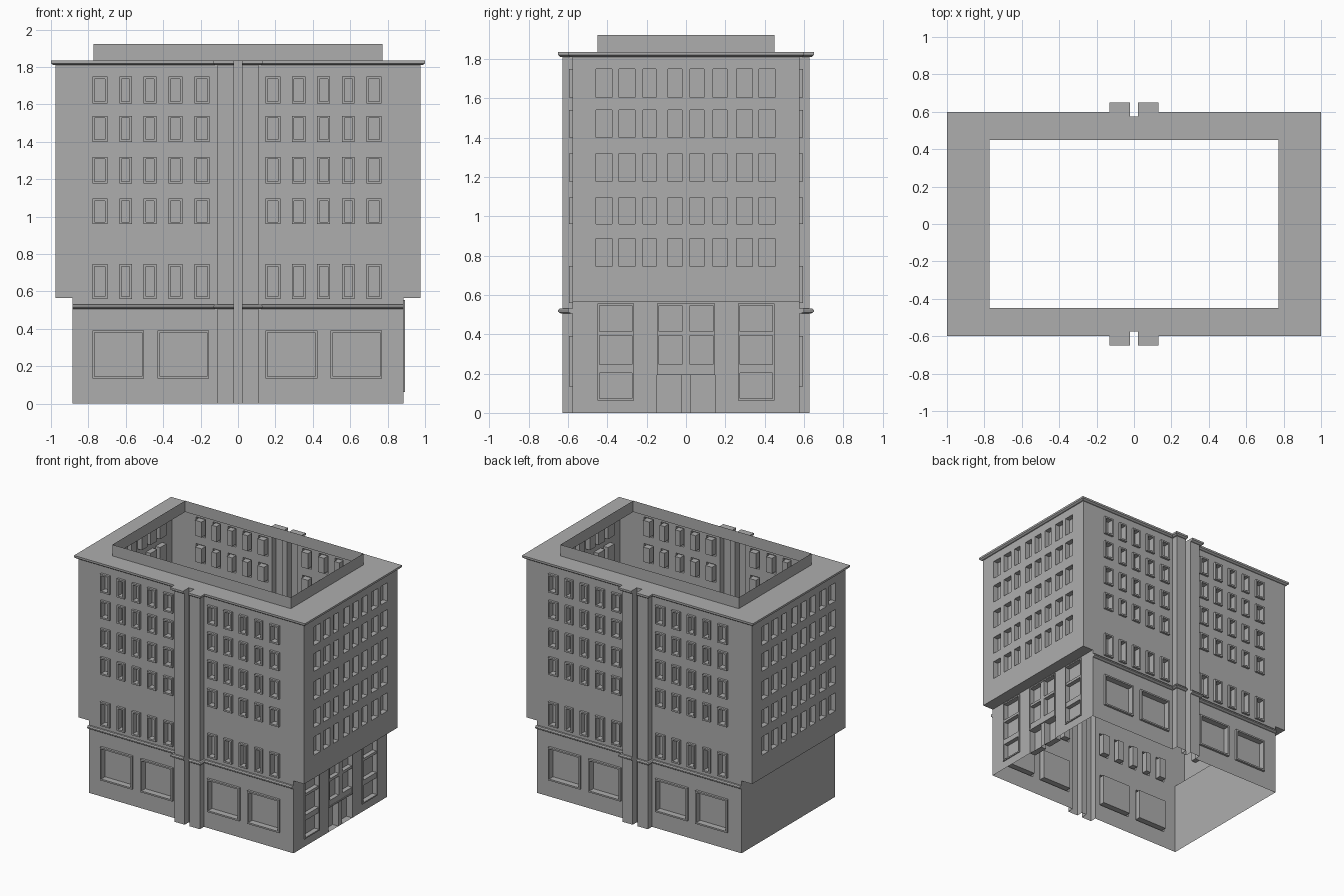
import bpy, bmesh
from mathutils import Vector

if "Cube" in bpy.data.objects:
    bpy.data.objects.remove(bpy.data.objects["Cube"])

WX, LX, WY, PY = 0.977, 0.885, 0.578, 0.628   # upper end, lower end, long wall, pilaster face
PX, GX, GY = 0.11, 0.022, 0.576               # pilaster edge, groove half width and depth
SPLIT, TOP = 0.566, 1.834

# Mid grey for the whole building
grey = bpy.data.materials.new("stone_grey")
grey.diffuse_color = (0.42, 0.42, 0.42, 1)
grey.use_nodes = True
grey.node_tree.nodes["Principled BSDF"].inputs["Base Color"].default_value = grey.diffuse_color


def turn(x, y, z, q):
    """Rotate a point by q quarter turns about z."""
    for _ in range(q % 4):
        x, y = -y, x
    return Vector((x, y, z))


def finish(name, bm):
    bmesh.ops.remove_doubles(bm, verts=bm.verts, dist=1e-5)
    me = bpy.data.meshes.new(name)
    bm.to_mesh(me)
    bm.free()
    me.materials.append(grey)
    ob = bpy.data.objects.new(name, me)
    bpy.context.collection.objects.link(ob)
    return ob


def wall(name, q, dist, u0, u1, v0, v1, holes=(), skips=()):
    """Flat wall sheet with openings; each hole is (rect, rings of (inset, depth))."""
    bm = bmesh.new()

    def face(pts):
        bm.faces.new([bm.verts.new(turn(u, -(dist + d), v, q)) for u, v, d in pts])

    rects = [h[0] for h in holes] + list(skips)
    us = sorted({u0, u1, *[r[i] for r in rects for i in (0, 1)]})
    vs = sorted({v0, v1, *[r[i] for r in rects for i in (2, 3)]})
    for a, b in zip(us, us[1:]):
        for c, e in zip(vs, vs[1:]):
            mu, mv = (a + b) / 2, (c + e) / 2
            if not any(r[0] < mu < r[1] and r[2] < mv < r[3] for r in rects):
                face([(a, c, 0), (b, c, 0), (b, e, 0), (a, e, 0)])
    for (a, b, c, e), rings in holes:
        loops = [[(a + i, c + i, d), (b - i, c + i, d), (b - i, e - i, d), (a + i, e - i, d)]
                 for i, d in rings]
        for r, s in zip(loops, loops[1:]):
            for k in range(4):
                n = (k + 1) % 4
                face([r[k], r[n], s[n], s[k]])
        face(loops[-1])
    return finish(name, bm)


def sweep(name, q, path, profile, caps=False):
    """Sweep an (outward, z) profile along a right-angled plan path with mitred corners."""
    bm = bmesh.new()
    pts = [Vector(p) for p in path]
    nor = [Vector((-(b - a).y, (b - a).x)).normalized() for a, b in zip(pts, pts[1:])]
    rows = []
    for i, p in enumerate(pts):
        off = nor[0] if i == 0 else nor[-1] if i == len(nor) else nor[i - 1] + nor[i]
        rows.append([bm.verts.new(turn(p.x + off.x * d, p.y + off.y * d, z, q)) for d, z in profile])
    for r, s in zip(rows, rows[1:]):
        for j in range(len(profile) - 1):
            bm.faces.new((r[j + 1], s[j + 1], s[j], r[j]))
    if caps:
        bm.faces.new(rows[0])
        bm.faces.new(rows[-1][::-1])
    return finish(name, bm)


def sheets(name, rects, z, down=False):
    """Horizontal rectangles (x0, x1, y0, y1)."""
    bm = bmesh.new()
    for a, b, c, e in rects:
        vs = [bm.verts.new((x, y, z)) for x, y in ((a, c), (b, c), (b, e), (a, e))]
        bm.faces.new(vs[::-1] if down else vs)
    return finish(name, bm)


# Opening styles
FRAMED = [(0, 0), (0, 0.018), (0.012, 0.018), (0.012, -0.03)]
PLAIN = [(0, 0), (0, -0.04)]
SHOP = [(0, 0), (0, 0.008), (0.01, 0.008), (0.01, -0.03)]
DOOR = [(0, 0), (0, -0.05)]

ROWS = [(1.604, 1.748), (1.4, 1.539), (1.177, 1.32), (0.96, 1.096)]
LEFT = [(-0.778, -0.698), (-0.634, -0.568), (-0.505, -0.436), (-0.372, -0.297), (-0.233, -0.152)]
RIGHT = [(0.147, 0.227), (0.288, 0.361), (0.423, 0.493), (0.557, 0.623), (0.687, 0.768)]
SIDE = [(-0.457, -0.376), (-0.34, -0.259), (-0.218, -0.152), (-0.091, -0.02),
        (0.02, 0.091), (0.137, 0.208), (0.257, 0.337), (0.371, 0.452)]

# Long walls, pilasters and ledges (front and back)
for q, tag in ((0, "front"), (2, "back")):
    for cols, shops, s in ((LEFT, [(-0.778, -0.502), (-0.43, -0.154)], "left"),
                           (RIGHT, [(0.147, 0.425), (0.495, 0.77)], "right")):
        holes = [((a, b, c, e), FRAMED) for a, b in cols for c, e in ROWS + [(0.56, 0.746)]]
        holes += [((a, b, 0.134, 0.392), FRAMED) for a, b in shops]
        lo, hi, skip = ((-WX, -PX, (-WX, -LX, 0, SPLIT)) if s == "left"
                        else (PX, WX, (LX, WX, 0, SPLIT)))
        wall(f"{tag}_wall_{s}", q, WY, lo, hi, 0, TOP, holes, [skip])
    half = [(LX, -WY), (PX, -WY), (PX, -PY), (GX, -PY)]
    other = [(-x, y) for x, y in reversed(half)]
    ledge = [(0, 0.505), (0.012, 0.507), (0.022, 0.514), (0.022, 0.523), (0.015, 0.531), (0, 0.531)]
    sweep(f"{tag}_ledge_right", q, half, ledge, True)
    sweep(f"{tag}_ledge_left", q, other, ledge, True)
    sweep(f"{tag}_pilasters", q,
          half[1:] + [(GX, -GY), (-GX, -GY)] + other[:3], [(0, 0), (0, TOP)])
    # Roof cornice, one half of the plan per turn
    cor = [(-GX, -PY), (-PX, -PY), (-PX, -WY), (-WX, -WY)]
    sweep(f"{tag}_cornice", q, cor + [(x, -y) for x, y in reversed(cor)],
          [(0, 1.81), (0.012, 1.811), (0.022, 1.819), (0.022, TOP), (0, TOP)], True)

# Upper end walls
for q, tag in ((1, "right"), (3, "left")):
    wall(f"{tag}_upper_wall", q, WX, -WY, WY, SPLIT, TOP,
         [((a, b, c, e), PLAIN) for a, b in SIDE for c, e in ROWS + [(0.745, 0.888)]])

# Ground floor ends: blank on the left, shopfront on the right
wall("left_lower_wall", 3, LX, -WY, WY, 0, SPLIT)
wall("right_shopfront", 1, LX, -WY, WY, 0, SPLIT,
     [((-0.45, -0.264, 0.063, 0.555), SHOP), ((0.264, 0.45, 0.063, 0.555), SHOP),
      ((-0.148, 0.148, 0.192, 0.555), SHOP),
      ((-0.148, -0.022, 0, 0.192), DOOR), ((0.022, 0.148, 0, 0.192), DOOR)])


def bar(name, y0, y1, z0, z1):
    bpy.ops.mesh.primitive_cube_add(size=1, location=(LX - 0.013, (y0 + y1) / 2, (z0 + z1) / 2))
    ob = bpy.context.object
    ob.name = name
    ob.scale = (0.034, y1 - y0, z1 - z0)
    ob.data.materials.append(grey)


# Shopfront glazing bars
for y0, y1 in ((-0.44, -0.274), (-0.138, 0.138), (0.274, 0.44)):
    bar("glazing_bar_upper", y0, y1, 0.393, 0.413)
    bar("glazing_bar_lower", y0, y1, 0.203, 0.245)
bar("glazing_mullion", -0.02, 0.02, 0.202, 0.545)

# Overhang undersides
sheets("overhang_soffits", [(LX, WX, -WY, WY), (-WX, -LX, -WY, WY)], SPLIT, True)

# Roof ring with notches at the grooves, and the thin parapet around the opening
RX, RY, HX, HY = 0.999, 0.6, 0.772, 0.45
roof = []
for s in (1, -1):
    roof += [tuple(sorted((s * HX, s * RX))) + (-RY, RY)]
    ys = [tuple(sorted((s * a, s * b))) for a, b in ((HY, GY), (GY, RY), (RY, 0.65))]
    roof += [(-HX, HX) + ys[0]]
    for t in (1, -1):
        roof += [tuple(sorted((t * GX, t * HX))) + ys[1],
                 tuple(sorted((t * GX, t * 0.13))) + ys[2]]
sheets("roof_ring", roof, TOP)
sweep("parapet", 0, [(HX, -HY), (-HX, -HY), (-HX, HY), (HX, HY), (HX, -HY)],
      [(0, TOP), (0, 1.922)])
